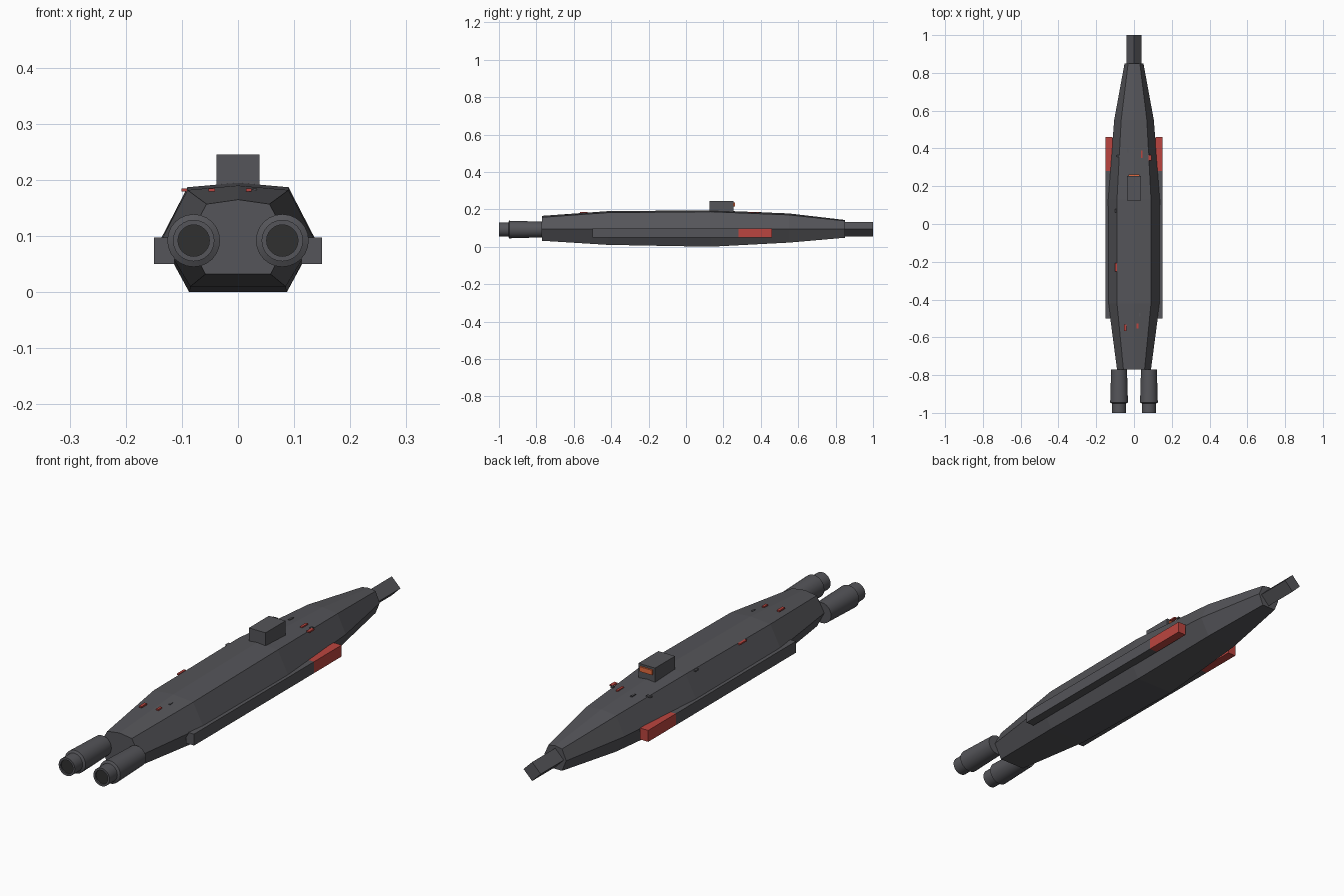
import bpy, bmesh, math

if "Cube" in bpy.data.objects:
    bpy.data.objects.remove(bpy.data.objects["Cube"])

def material(name, color):
    m = bpy.data.materials.new(name)
    m.diffuse_color = (*color, 1)
    m.use_nodes = True
    m.node_tree.nodes["Principled BSDF"].inputs["Base Color"].default_value = m.diffuse_color
    return m

DARK = material("dark_grey", (0.09, 0.09, 0.10))
BLACK = material("nozzle_black", (0.03, 0.03, 0.03))
RED = material("red_paint", (0.50, 0.06, 0.05))
ORANGE = material("orange_glow", (0.80, 0.15, 0.05))

def finish(bm, name, mat):
    bmesh.ops.recalc_face_normals(bm, faces=bm.faces)
    me = bpy.data.meshes.new(name)
    bm.to_mesh(me)
    bm.free()
    me.materials.append(mat)
    ob = bpy.data.objects.new(name, me)
    bpy.context.collection.objects.link(ob)
    return ob

def loft(name, rings, mat):
    """Skin a list of closed rings and cap both ends."""
    bm = bmesh.new()
    loops = [[bm.verts.new(p) for p in r] for r in rings]
    n = len(loops[0])
    for a, b in zip(loops, loops[1:]):
        for i in range(n):
            j = (i + 1) % n
            bm.faces.new((a[i], a[j], b[j], b[i]))
    bm.faces.new(loops[0])
    bm.faces.new(loops[-1])
    return finish(bm, name, mat)

def box(name, x, y, z, mat):
    ring = lambda v: [(x[0], v, z[0]), (x[1], v, z[0]), (x[1], v, z[1]), (x[0], v, z[1])]
    return loft(name, [ring(y[0]), ring(y[1])], mat)

def circle(cx, y, cz, r, n=24):
    return [(cx + r * math.cos(2 * math.pi * i / n), y, cz + r * math.sin(2 * math.pi * i / n))
            for i in range(n)]

def smooth(ob):
    bpy.ops.object.select_all(action='DESELECT')
    ob.select_set(True)
    bpy.context.view_layer.objects.active = ob
    bpy.ops.object.shade_smooth_by_angle(angle=math.radians(30))

# Faceted hull: y, side half width, deck half width, ridge z, deck edge z, keel half width, keel z
MID = 0.094
stations = [(-0.77, 0.090, 0.056, 0.165, 0.157, 0.058, 0.032),
            (-0.42, 0.136, 0.090, 0.190, 0.182, 0.085, 0.010),
            (0.13, 0.138, 0.090, 0.195, 0.187, 0.087, 0.000),
            (0.55, 0.105, 0.068, 0.178, 0.170, 0.067, 0.022),
            (0.85, 0.050, 0.031, 0.143, 0.138, 0.031, 0.048)]
loft("hull", [[(0, y, zr), (wd, y, ze), (ws, y, MID), (wk, y, zk),
               (-wk, y, zk), (-ws, y, MID), (-wd, y, ze)]
              for y, ws, wd, zr, ze, wk, zk in stations], DARK)

# Four-sided nose probe
loft("nose_probe", [circle(0, y, MID, 0.039, 4) for y in (0.83, 1.0)], DARK)

# Conning tower with glowing window
box("tower", (-0.038, 0.038), (0.125, 0.255), (0.17, 0.245), DARK)
box("tower_window", (-0.028, 0.028), (0.25, 0.262), (0.216, 0.236), ORANGE)

for side, s in (("left", -1), ("right", 1)):
    # Side rails with red tips
    xs = sorted((s * 0.113, s * 0.15))
    box(side + "_rail", xs, (-0.50, 0.28), (0.05, 0.097), DARK)
    box(side + "_rail_tip", xs, (0.28, 0.46), (0.05, 0.097), RED)
    # Engines
    cx, cz = s * 0.079, 0.092
    profile = [(-0.77, 0.042), (-0.945, 0.047), (-0.95, 0.037), (-1.0, 0.037),
               (-1.0, 0.028), (-0.99, 0.028)]
    smooth(loft(side + "_engine", [circle(cx, y, cz, r) for y, r in profile], DARK))
    loft(side + "_exhaust", [circle(cx, y, cz, 0.028) for y in (-0.985, -0.995)], BLACK)

# Small deck fittings: x, y, width, length, material
fittings = [(-0.032, 0.39, 0.008, 0.025, DARK), (0.041, 0.37, 0.010, 0.040, RED),
            (-0.085, 0.36, 0.022, 0.010, DARK), (0.085, 0.35, 0.014, 0.030, RED),
            (0.075, 0.37, 0.010, 0.012, DARK), (-0.096, 0.07, 0.008, 0.020, DARK),
            (-0.096, -0.23, 0.010, 0.045, RED), (0.030, -0.48, 0.008, 0.020, DARK),
            (-0.047, -0.55, 0.012, 0.035, RED), (0.019, -0.54, 0.010, 0.025, RED)]
for i, (x, y, w, l, mat) in enumerate(fittings):
    box(f"deck_fitting_{i}", (x - w / 2, x + w / 2), (y - l / 2, y + l / 2), (0.179, 0.185), mat)
